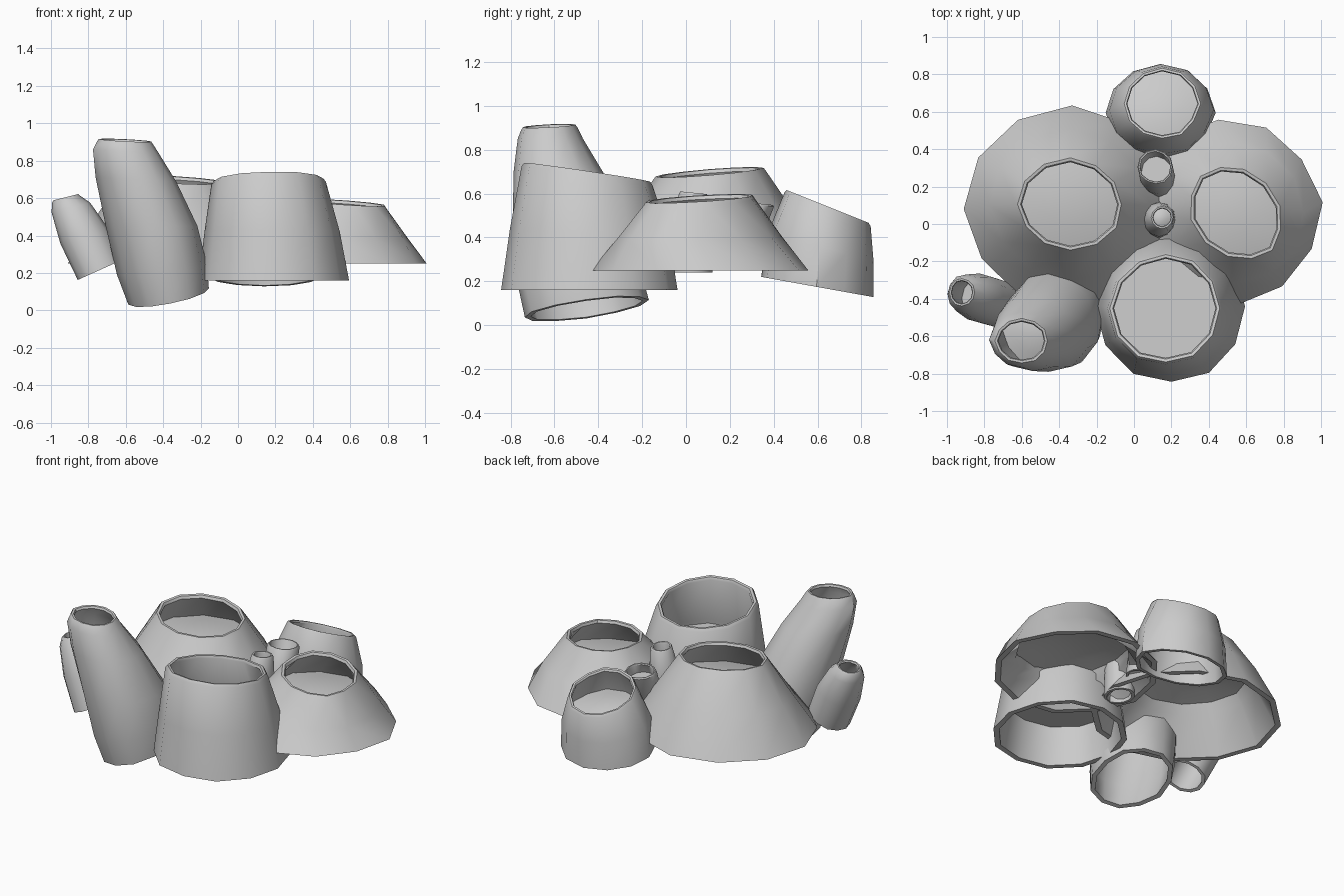
import bpy, bmesh, math, random
from mathutils import Vector

random.seed(4)
SIDES = 12

cube = bpy.data.objects.get("Cube")
if cube:
    bpy.data.objects.remove(cube, do_unlink=True)

shell_grey = bpy.data.materials.new("shell_grey")
shell_grey.use_nodes = True
shell_grey.diffuse_color = (0.6, 0.6, 0.6, 1)
shell_grey.node_tree.nodes["Principled BSDF"].inputs["Base Color"].default_value = (0.6, 0.6, 0.6, 1)


def ring_points(ring, jitter, inset=0.0, lift=0.0):
    """Tilted ellipse: centre, radii, slopes along x and y, turn."""
    centre, (rx, ry), (sx, sy), turn = ring
    points = []
    for i in range(SIDES):
        a = 2 * math.pi * i / SIDES
        u = (rx - inset) * jitter[i] * math.cos(a)
        v = (ry - inset) * jitter[i] * math.sin(a)
        dx = u * math.cos(turn) - v * math.sin(turn)
        dy = u * math.sin(turn) + v * math.cos(turn)
        points.append(Vector(centre) + Vector((dx, dy, lift + sx * dx + sy * dy)))
    return points


def finish(name, bm):
    bmesh.ops.recalc_face_normals(bm, faces=bm.faces)
    mesh = bpy.data.meshes.new(name)
    bm.to_mesh(mesh)
    bm.free()
    mesh.materials.append(shell_grey)
    obj = bpy.data.objects.new(name, mesh)
    bpy.context.collection.objects.link(obj)
    bpy.ops.object.select_all(action='DESELECT')
    obj.select_set(True)
    bpy.context.view_layer.objects.active = obj
    bpy.ops.object.shade_smooth_by_angle(angle=math.radians(40))
    return obj


def bridge(bm, lower, upper):
    for i in range(SIDES):
        j = (i + 1) % SIDES
        bm.faces.new((lower[i], lower[j], upper[j], upper[i]))


def barnacle(name, rings, wall, floor, dome):
    """Open shell with a rounded lip, plus a floor at a fraction of its height."""
    jitter = [random.uniform(0.97, 1.03) for _ in range(SIDES)]
    outer = [ring_points(r, jitter) for r in rings]
    lip = [ring_points(rings[-1], jitter, wall * 0.35, wall * 0.5),
           ring_points(rings[-1], jitter, wall * 0.8, wall * 0.45)]
    inner = [ring_points(r, jitter, wall) for r in reversed(rings)]
    bm = bmesh.new()
    loops = [[bm.verts.new(p) for p in pts] for pts in outer + lip + inner]
    for k, loop in enumerate(loops):
        bridge(bm, loop, loops[(k + 1) % len(loops)])
    finish(name, bm)

    # Floor set into the inner wall
    steps = floor * (len(rings) - 1)
    k = min(int(steps), len(rings) - 2)
    low, high = inner[-1 - k], inner[-2 - k]
    edge = [a.lerp(b, steps - k) for a, b in zip(low, high)]
    centre = sum(edge, Vector()) / SIDES
    bm = bmesh.new()
    loops = []
    for scale, rise in ((1.03, 0), (0.7, 0.5), (0.35, 0.88)):
        loops.append([bm.verts.new(centre + (p - centre) * scale + Vector((0, 0, dome * rise)))
                      for p in edge])
    for a, b in zip(loops, loops[1:]):
        bridge(bm, a, b)
    top = bm.verts.new(centre + Vector((0, 0, dome)))
    for i in range(SIDES):
        bm.faces.new((loops[-1][i], loops[-1][(i + 1) % SIDES], top))
    finish(name + "_floor", bm)


# Wide barnacle at the front
barnacle("front_barnacle", [
    ((0.2, -0.44, 0.16), (0.4, 0.41), (0, 0), 0),
    ((0.19, -0.44, 0.42), (0.36, 0.37), (0, -0.04), 0),
    ((0.17, -0.45, 0.68), (0.305, 0.305), (0.02, -0.15), 0)], 0.035, 0.45, 0)

# Two flared cones
barnacle("right_cone", [
    ((-0.33, 0.08, 0.25), (0.57, 0.54), (0, 0), 0),
    ((-0.335, 0.1, 0.47), (0.43, 0.4), (-0.02, 0.05), 0),
    ((-0.34, 0.105, 0.68), (0.29, 0.255), (-0.05, 0.08), 0)], 0.035, 0.62, 0.05)
barnacle("left_cone", [
    ((0.5, 0.065, 0.25), (0.5, 0.49), (0, 0), 0.1),
    ((0.53, 0.06, 0.4), (0.39, 0.37), (-0.03, 0.02), -0.5),
    ((0.545, 0.06, 0.56), (0.285, 0.235), (-0.06, 0.05), -0.8)], 0.035, 0.55, 0.05)

# Cup at the back
barnacle("back_cup", [
    ((0.14, 0.595, 0.175), (0.29, 0.255), (0, -0.18), 0),
    ((0.145, 0.61, 0.36), (0.275, 0.24), (0, -0.26), 0),
    ((0.15, 0.643, 0.53), (0.21, 0.195), (0, -0.4), 0)], 0.025, 0.6, 0.04)

# Tall leaning tube
barnacle("tall_tube", [
    ((-0.365, -0.455, 0.075), (0.215, 0.285), (0.2, 0.14), 0),
    ((-0.4, -0.49, 0.22), (0.24, 0.285), (0.12, 0.08), 0),
    ((-0.455, -0.53, 0.45), (0.245, 0.265), (0, 0), 0),
    ((-0.54, -0.585, 0.7), (0.215, 0.205), (-0.05, 0), 0),
    ((-0.595, -0.62, 0.85), (0.175, 0.15), (-0.05, 0), 0),
    ((-0.6, -0.625, 0.895), (0.15, 0.13), (-0.05, 0.05), 0)], 0.028, 0.5, 0.06)

# Small side tube
barnacle("side_tube", [
    ((-0.74, -0.42, 0.215), (0.12, 0.13), (0.45, 0), 0),
    ((-0.825, -0.395, 0.4), (0.128, 0.13), (0.35, 0), 0),
    ((-0.895, -0.375, 0.55), (0.105, 0.105), (0.25, 0), 0),
    ((-0.92, -0.365, 0.595), (0.075, 0.08), (0.25, 0), 0)], 0.02, 0.3, 0)

# Two little tubes in the gap at the middle
barnacle("middle_cup", [
    ((0.14, 0.2, 0.3), (0.07, 0.07), (0, 0), 0),
    ((0.125, 0.26, 0.45), (0.095, 0.1), (0, -0.1), 0),
    ((0.115, 0.305, 0.55), (0.095, 0.095), (0, -0.1), 0)], 0.015, 0.7, 0)
barnacle("middle_tube", [
    ((0.13, 0.02, 0.24), (0.09, 0.1), (0, 0), 0),
    ((0.135, 0.025, 0.45), (0.088, 0.09), (0, 0), 0),
    ((0.15, 0.035, 0.595), (0.065, 0.065), (0, -0.1), 0)], 0.018, 0.7, 0.02)
